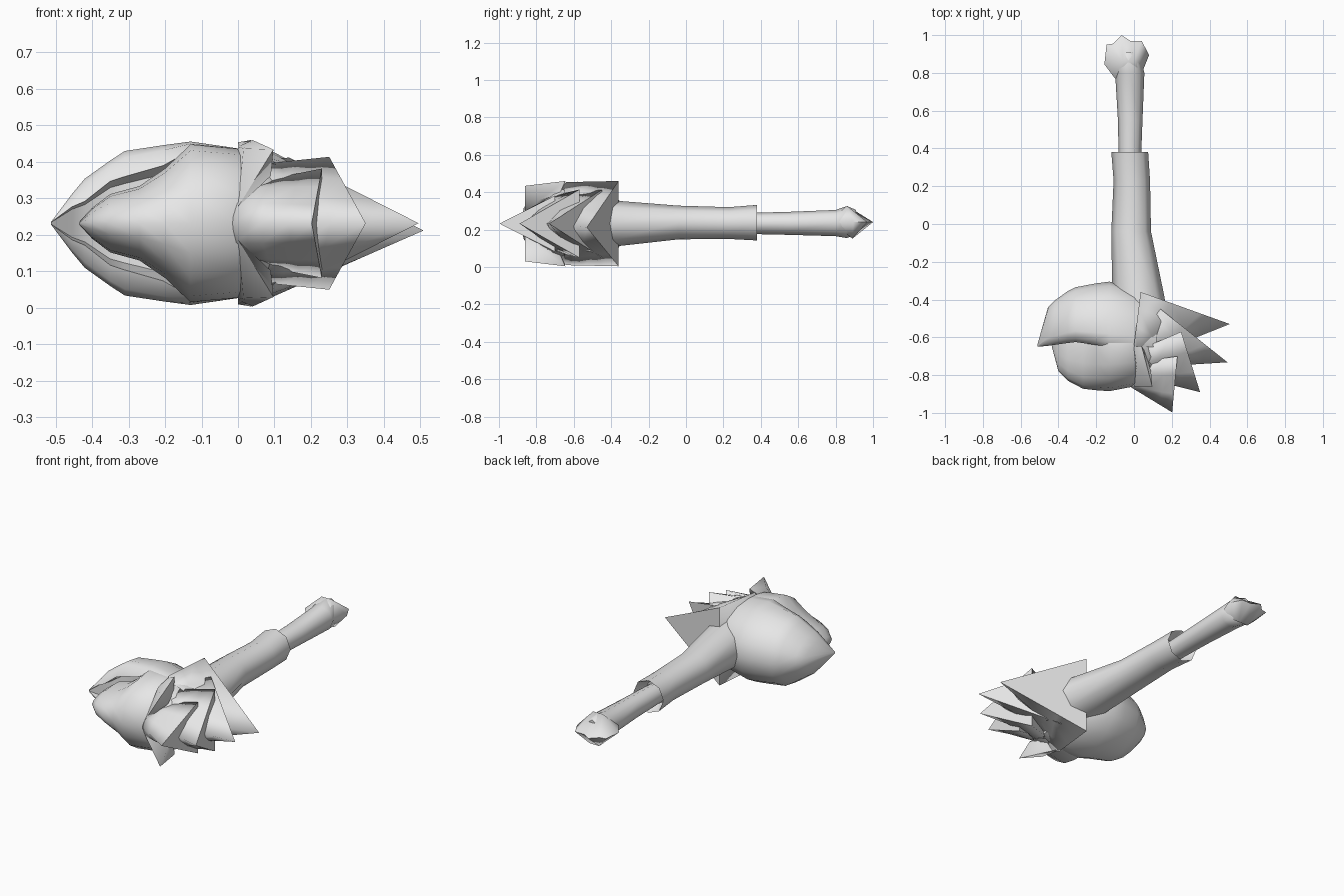
import bpy, bmesh, math

if "Cube" in bpy.data.objects:
    bpy.data.objects.remove(bpy.data.objects["Cube"])

ZC = 0.232  # height of the mirror plane

grey = bpy.data.materials.new("light stone grey")
grey.diffuse_color = (0.8, 0.8, 0.8, 1)
grey.use_nodes = True
grey.node_tree.nodes["Principled BSDF"].inputs["Base Color"].default_value = grey.diffuse_color


def make(name, verts, faces=None, angle=60):
    """Mesh from faces, or the convex hull of the points when no faces are given."""
    bm = bmesh.new()
    vs = [bm.verts.new(v) for v in verts]
    if faces is None:
        bmesh.ops.convex_hull(bm, input=vs)
    else:
        for f in faces:
            bm.faces.new([vs[i] for i in f])
        bmesh.ops.remove_doubles(bm, verts=bm.verts, dist=0.0002)
    bmesh.ops.recalc_face_normals(bm, faces=bm.faces)
    me = bpy.data.meshes.new(name)
    bm.to_mesh(me)
    bm.free()
    me.materials.append(grey)
    ob = bpy.data.objects.new(name, me)
    bpy.context.collection.objects.link(ob)
    bpy.ops.object.select_all(action='DESELECT')
    ob.select_set(True)
    bpy.context.view_layer.objects.active = ob
    bpy.ops.object.shade_smooth_by_angle(angle=math.radians(angle))
    return ob


def loft(name, rings, angle=60):
    n = len(rings[0])
    verts = [p for r in rings for p in r]
    faces = [(k * n + i, k * n + (i + 1) % n, (k + 1) * n + (i + 1) % n, (k + 1) * n + i)
             for k in range(len(rings) - 1) for i in range(n)]
    faces += [tuple(range(n)), tuple(range((len(rings) - 1) * n, len(rings) * n))]
    return make(name, verts, faces, angle)


def shaft(name, stations, sides=8):
    """Stations: y, x min, x max, z min, z max."""
    rings = []
    for y, x0, x1, z0, z1 in stations:
        ring = []
        for i in range(sides):
            a = math.tau * i / sides
            ring.append(((x0 + x1) / 2 + (x1 - x0) / 2 * math.cos(a), y,
                         (z0 + z1) / 2 + (z1 - z0) / 2 * math.sin(a)))
        rings.append(ring)
    return loft(name, rings)


# Handle sleeve with a hollow end, and the thin grip
shaft("handle_sleeve", [(-0.55, -0.11, 0.19, 0.10, 0.37), (-0.38, -0.115, 0.16, 0.11, 0.355),
                        (-0.04, -0.12, 0.09, 0.148, 0.328), (0.23, -0.108, 0.085, 0.15, 0.32),
                        (0.38, -0.12, 0.075, 0.142, 0.332), (0.31, -0.085, 0.045, 0.17, 0.30)])
shaft("handle_grip", [(0.28, -0.08, 0.035, 0.178, 0.288), (0.55, -0.085, 0.045, 0.172, 0.295),
                      (0.80, -0.10, 0.055, 0.165, 0.305), (0.86, -0.10, 0.04, 0.155, 0.326),
                      (0.91, -0.07, 0.01, 0.175, 0.305)])

# Knobbed pommel: lumpy outline rising to a peak above and below
outline = [(-0.10, 0.77), (-0.157, 0.845), (-0.145, 0.95), (-0.11, 0.955), (-0.065, 1.0),
           (-0.02, 0.97), (0.04, 0.97), (0.08, 0.895), (0.05, 0.82), (0.05, 0.77)]
n = len(outline)
verts = [(x, y, 0.24) for x, y in outline]
for z, dy in ((0.328, 0.0), (0.152, 0.03)):
    verts += [(-0.06, 0.86 + dy, z), (0.0, 0.86 + dy, z)]
faces = []
for a, b in ((n, n + 1), (n + 2, n + 3)):
    faces += [(i, i + 1, a if i < 5 else b) for i in range(n - 1)]
    faces += [(5, a, b), (n - 1, 0, a, b)]
make("pommel", verts, faces, 75)


def half_shell(name, stations, curl, cavity, steps=8):
    """Stations: x, rim y, outer y, half height, rim half height.
    The section swells to full height a little behind the rim and is hollow inside."""
    rings = []
    for x, ym, yo, h, hr in stations:
        yc = ym + (yo - ym) * curl
        arc = []
        for i in range(steps + 1):
            a = math.pi * i / steps
            arc.append((x, yc + (yo - yc) * math.sin(a), ZC + h * math.cos(a)))
        dip = cavity * min(1, h / 0.15)
        sides = []
        for s in (1, -1):
            sides.append([(x, ym, ZC + s * hr),
                          (x, ym + (yc - ym) * 0.35, ZC + s * (hr + (h - hr) * 0.75))])
        hollow = [(x, ym + dip, ZC + s * hr * 0.85) for s in (-1, 1)]
        rings.append(sides[0] + arc + sides[1][::-1] + hollow)
    return loft(name, rings, 55)


# Rounded head: large rear jaw with a curled lip over a narrower front jaw
half_shell("rear_jaw", [(-0.512, -0.65, -0.64, 0.004, 0.003), (-0.455, -0.645, -0.44, 0.08, 0.045),
                        (-0.42, -0.64, -0.405, 0.122, 0.06), (-0.35, -0.63, -0.355, 0.172, 0.115),
                        (-0.31, -0.625, -0.335, 0.198, 0.128), (-0.205, -0.64, -0.315, 0.214, 0.158),
                        (-0.13, -0.65, -0.305, 0.224, 0.20), (0.0, -0.65, -0.34, 0.205, 0.20),
                        (0.12, -0.65, -0.42, 0.16, 0.155)], 0.2, 0.09)
half_shell("front_jaw", [(-0.435, -0.61, -0.65, 0.004, 0.004), (-0.40, -0.60, -0.78, 0.042, 0.04),
                         (-0.35, -0.60, -0.83, 0.08, 0.078), (-0.27, -0.60, -0.872, 0.102, 0.10),
                         (-0.20, -0.60, -0.88, 0.15, 0.148), (-0.13, -0.60, -0.885, 0.216, 0.21),
                         (0.0, -0.60, -0.86, 0.204, 0.20), (0.1, -0.60, -0.80, 0.15, 0.15)], 0.2, 0.0)


def feather(name, root, tip, wing, hub, drop=0, steps=6):
    """Shell with a rounded root and a straight pointed edge, symmetric in z."""
    rings = []
    for u in (0, 0.35, 0.7, 1):
        c = [root[i] + (tip[i] - root[i]) * u for i in (0, 1)]
        e = [hub[i] + (wing[i] - hub[i]) * u for i in (0, 1, 2)]
        ring = []
        for i in range(steps + 1):
            t = 2 * i / steps - 1
            round_w = 1 - math.cos(math.pi / 2 * abs(t))   # rounded section
            w = round_w * (1 - u) + abs(t) * u             # straight at the edge
            zz = math.sin(math.pi / 2 * t) * (1 - u) + t * u
            ring.append((c[0] + (e[0] - c[0]) * w, c[1] + (e[1] - c[1]) * w,
                         ZC + e[2] * zz - drop * u * (1 - abs(t))))
        rings.append(ring)
    ob = loft(name, rings, 180)
    # Only the rim of the pointed edge stays sharp
    first = 3 * (steps + 1)
    for ed in ob.data.edges:
        ed.use_edge_sharp = min(ed.vertices) >= first


# Layered crest: root, tip, wing corner, hub corner
feather("crest_spike_rear", (0.03, -0.72), (0.508, -0.53), (0.035, -0.36, 0.228), (0.0, -0.64, 0.222), 0.02)
feather("crest_feather_back", (0.05, -0.76), (0.495, -0.732), (0.14, -0.45, 0.18), (0.03, -0.60, 0.17))
feather("crest_feather_middle", (0.03, -0.81), (0.35, -0.89), (0.25, -0.57, 0.182), (0.04, -0.66, 0.16))
feather("crest_feather_front", (-0.015, -0.865), (0.202, -0.997), (0.23, -0.70, 0.15), (0.03, -0.73, 0.11))

# Twisted ear blades above and below the crest
for s, name in ((1, "upper_ear"), (-1, "lower_ear")):
    make(name, [(x, y, ZC + s * h) for x, y, h in
                [(0.04, -0.645, 0.228), (0.0, -0.65, 0.21), (0.015, -0.76, 0.205),
                 (0.097, -0.86, 0.202), (0.0, -0.86, 0.045), (0.09, -0.78, 0.13),
                 (0.06, -0.68, 0.15)]])
